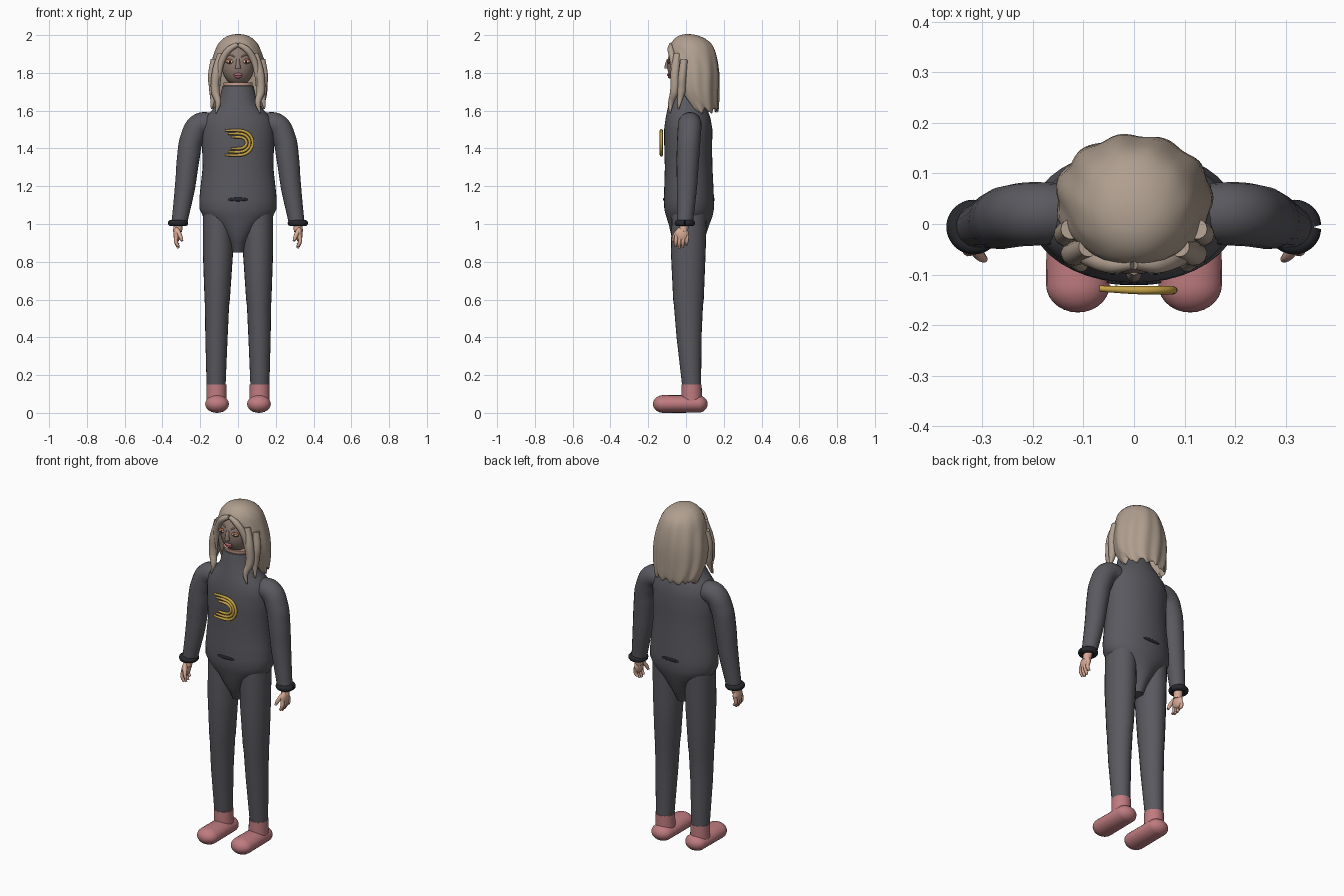
import bpy, bmesh, random
from math import sin, cos, pi, radians, sqrt
from mathutils import Matrix

random.seed(4)
if "Cube" in bpy.data.objects:
    bpy.data.objects.remove(bpy.data.objects["Cube"])


def material(name, r, g, b):
    m = bpy.data.materials.new(name)
    m.use_nodes = True
    m.diffuse_color = (r, g, b, 1)
    bsdf = next(n for n in m.node_tree.nodes if n.type == "BSDF_PRINCIPLED")
    bsdf.inputs["Base Color"].default_value = (r, g, b, 1)
    return m


SUIT = material("charcoal cloth", .1, .1, .115)
DARK = material("black trim", .02, .021, .026)
PINK = material("pink shoe", .52, .2, .215)
SKIN = material("peach skin", .68, .4, .3)
FACE = material("face tone", .27, .2, .165)
HAIR = material("ash blonde hair", .43, .345, .275)
GOLD = material("gold", .58, .37, .06)
WHITE = material("eye white", .7, .66, .6)
LIPS = material("rose lips", .45, .14, .17)
LID = material("copper eyelid", .42, .15, .07)


def finish(name, bm, mat):
    bmesh.ops.recalc_face_normals(bm, faces=bm.faces)
    mesh = bpy.data.meshes.new(name)
    bm.to_mesh(mesh)
    bm.free()
    mesh.materials.append(mat)
    ob = bpy.data.objects.new(name, mesh)
    bpy.context.collection.objects.link(ob)
    return ob


def loft(name, rings, mat, n=32):
    """Stack of closed elliptical rings: (z, cx, rx, y_front, y_back)."""
    bm = bmesh.new()
    rows = []
    for z, cx, rx, yf, yb in rings:
        cy, ry = (yf + yb) / 2, (yb - yf) / 2
        rows.append([bm.verts.new((cx + rx * cos(2 * pi * i / n),
                                   cy + ry * sin(2 * pi * i / n), z)) for i in range(n)])
    for a, b in zip(rows, rows[1:]):
        for i in range(n):
            j = (i + 1) % n
            bm.faces.new((a[i], a[j], b[j], b[i]))
    bm.faces.new(rows[0])
    bm.faces.new(rows[-1])
    return finish(name, bm, mat)


def ellipsoid(name, loc, size, mat, stretch=0, tilt=0):
    """Ellipsoid, optionally stretched into a capsule along y."""
    bm = bmesh.new()
    bmesh.ops.create_uvsphere(bm, u_segments=24, v_segments=14, radius=1,
                              matrix=Matrix.Rotation(pi / 2, 4, "X"))
    for v in bm.verts:
        shift = stretch if v.co.y > 1e-4 else -stretch
        v.co = (v.co.x * size[0], v.co.y * size[1] + shift, v.co.z * size[2])
    bm.transform(Matrix.Translation(loc) @ Matrix.Rotation(tilt, 4, "Y"))
    return finish(name, bm, mat)


def tube(name, points, mat, sides=5):
    """Smooth tube through points (x, y, z, radius)."""
    cu = bpy.data.curves.new(name, "CURVE")
    cu.dimensions = "3D"
    cu.bevel_depth = 1
    cu.bevel_resolution = sides
    cu.resolution_u = 6
    cu.use_fill_caps = True
    sp = cu.splines.new("BEZIER")
    sp.bezier_points.add(len(points) - 1)
    for p, (x, y, z, r) in zip(sp.bezier_points, points):
        p.co, p.radius = (x, y, z), r
        p.handle_left_type = p.handle_right_type = "AUTO"
    cu.materials.append(mat)
    ob = bpy.data.objects.new(name, cu)
    bpy.context.collection.objects.link(ob)
    bpy.ops.object.select_all(action="DESELECT")
    ob.select_set(True)
    bpy.context.view_layer.objects.active = ob
    bpy.ops.object.convert(target="MESH")
    return bpy.context.view_layer.objects.active


# Sweater with tall collar, running down into the pelvis
body = [(.85, .035, -.03, .06), (.9, .05, -.055, .085), (.94, .075, -.078, .105),
        (1, .13, -.092, .125), (1.04, .185, -.105, .14), (1.08, .204, -.115, .148),
        (1.13, .205, -.117, .148), (1.2, .198, -.115, .145), (1.3, .187, -.112, .14),
        (1.4, .19, -.115, .138), (1.5, .192, -.116, .14), (1.56, .178, -.108, .13),
        (1.6, .14, -.1, .115), (1.65, .1, -.088, .09), (1.73, .083, -.07, .06),
        (1.735, .07, -.06, .05)]
loft("sweater", [(z, 0, rx, f, b) for z, rx, f, b in body], SUIT, 40)
for name, y in (("front_hem_slit", -.115), ("back_hem_slit", .146)):
    ellipsoid(name, (0, y, 1.13), (.055, .006, .01), DARK)

# Limbs, mirrored
for s, side in ((1, "left"), (-1, "right")):
    leg = [(1.07, .106, .08, -.075, .11), (.85, .106, .08, -.08, .104),
           (.6, .11, .067, -.068, .094), (.57, .111, .064, -.064, .09),
           (.4, .114, .059, -.05, .082), (.14, .116, .05, -.02, .08)]
    loft(side + "_leg", [(z, s * x, r, f, b) for z, x, r, f, b in leg], SUIT, 24)
    loft(side + "_sock", [(.06, s * .114, .054, -.025, .085),
                          (.15, s * .115, .053, -.023, .083)], PINK, 24)
    ellipsoid(side + "_shoe", (s * .111, -.03, .047), (.063, .055, .047), PINK, .09)

    tube(side + "_sleeve", [(s * .13, .02, 1.525, .06), (s * .2, .02, 1.525, .063),
                            (s * .245, .015, 1.45, .062), (s * .263, .01, 1.35, .06),
                            (s * .28, .005, 1.2, .054), (s * .31, -.005, 1.01, .042)], SUIT, 8)
    ring = [(s * .317 + .037 * cos(t * pi / 6), -.006 + .037 * sin(t * pi / 6),
             1.005, .017) for t in range(13)]
    tube(side + "_cuff", ring, DARK)

    # Hand with four fingers and a thumb
    tube(side + "_wrist", [(s * .315, -.006, 1.01, .024), (s * .32, -.015, .96, .024)], SKIN)
    ellipsoid(side + "_palm", (s * .323, -.022, .945), (.019, .037, .04), SKIN)
    for i in range(4):
        y = -.05 + .019 * i
        drop = (.008, 0, .004, .018)[i]
        tube(f"{side}_finger_{i + 1}", [(s * .326, y, .94, .0105), (s * .328, y - .004, .905, .01),
                                        (s * .315, y - .005, .872 + drop, .007)], SKIN, 3)
    tube(side + "_thumb", [(s * .32, -.04, .965, .013), (s * .305, -.062, .935, .011),
                           (s * .296, -.07, .91, .007)], SKIN, 3)

# Gold crescent ornament of nested arcs
for k, (rx, rz, tail) in enumerate(((.07, .065, -.068), (.054, .048, -.052), (.037, .03, -.038))):
    arc = [(.008 + rx * cos(a * pi / 8), -.131, 1.43 + rz * sin(a * pi / 8), .008)
           for a in range(-4, 5)]
    ends = [(tail, -.128, 1.43 + q * rz, .006) for q in (-1, 1)]
    tube(f"chest_crescent_{k + 1}", ends[:1] + arc + ends[1:], GOLD, 3)

# Head and face
HC, HR = (0, -.015, 1.842), (.087, .085, .112)
loft("neck", [(1.7, 0, .07, -.06, .05), (1.75, 0, .078, -.068, .05)], SKIN)
ellipsoid("head", HC, HR, FACE)


def face_y(x, z):
    return HC[1] - HR[1] * sqrt(1 - (x / HR[0]) ** 2 - ((z - HC[2]) / HR[2]) ** 2)


tube("nose", [(0, -.092, 1.872, .009), (0, -.1, 1.842, .012), (0, -.1, 1.822, .015)], FACE)
for s, side in ((1, "left"), (-1, "right")):
    x, z = s * .042, 1.86
    y = face_y(x, z)
    ellipsoid(side + "_eyelid", (x, y, z), (.026, .008, .013), LID, tilt=-s * .1)
    ellipsoid(side + "_eye", (x, y - .004, z - .001), (.02, .007, .006), WHITE)
    ellipsoid(side + "_pupil", (x, y - .008, z - .001), (.006, .005, .006), DARK)
    brow = [(s * a, face_y(s * a, b) + .001, b, .004)
            for a, b in ((.018, 1.885), (.042, 1.895), (.064, 1.885))]
    tube(side + "_eyebrow", brow, HAIR, 2)
ellipsoid("upper_lip", (0, face_y(0, 1.791), 1.791), (.024, .01, .008), LIPS)
ellipsoid("lower_lip", (0, face_y(0, 1.779), 1.779), (.02, .011, .008), LIPS)

# Long hair shell, open around the face: z, rx, centre y, ry, opening in degrees
shell = [(2, .02, .01, .02, 0), (1.99, .06, .015, .06, 0), (1.965, .09, .025, .095, 0),
         (1.935, .112, .03, .115, 8), (1.88, .13, .035, .125, 36), (1.8, .148, .045, .127, 40),
         (1.72, .15, .05, .12, 46), (1.66, .143, .068, .1, 55), (1.6, .122, .09, .075, 70)]
bm = bmesh.new()
N = 48
rows = []
for k, (z, rx, cy, ry, gap) in enumerate(shell):
    row = []
    for i in range(N + 1):
        a = radians(gap + (360 - 2 * gap) * i / N)
        wave = 1 + .006 * k * sin(11 * a + .5 * k) * (k > 2)
        tip = random.uniform(-.025, .015) if k == len(shell) - 1 else 0
        row.append(bm.verts.new((rx * wave * sin(a), cy - ry * wave * cos(a), z + tip)))
    rows.append(row)
for a, b in zip(rows, rows[1:]):
    for i in range(N):
        bm.faces.new((a[i], a[i + 1], b[i + 1], b[i]))
bm.faces.new(rows[0][:-1])
bmesh.ops.remove_doubles(bm, verts=bm.verts, dist=.0001)
hair = finish("hair", bm, HAIR)
thick = hair.modifiers.new("thickness", "SOLIDIFY")
thick.thickness, thick.offset = .012, 0
hair.modifiers.new("smooth", "SUBSURF").levels = 1

# Loose locks framing the face
for s, side in ((1, "left"), (-1, "right")):
    tube(side + "_fringe", [(s * .002, -.078, 1.95, .012), (s * .045, -.08, 1.925, .018),
                            (s * .08, -.07, 1.875, .018), (s * .1, -.062, 1.8, .016),
                            (s * .1, -.06, 1.73, .006)], HAIR)
    tube(side + "_front_lock", [(s * .09, -.045, 1.9, .02), (s * .115, -.058, 1.8, .024),
                                (s * .12, -.062, 1.7, .023), (s * .105, -.08, 1.64, .015),
                                (s * .118, -.085, 1.585, .003)], HAIR)
    tube(side + "_side_lock", [(s * .125, -.01, 1.87, .02), (s * .137, -.02, 1.78, .022),
                               (s * .13, -.025, 1.7, .022), (s * .14, -.04, 1.61, .004)], HAIR)

# Smooth shading with crisp caps
bpy.ops.object.select_all(action="DESELECT")
for ob in bpy.context.scene.objects:
    if ob.type == "MESH" and ob.data.materials:
        ob.select_set(True)
        bpy.context.view_layer.objects.active = ob
bpy.ops.object.shade_smooth_by_angle(angle=radians(50))
